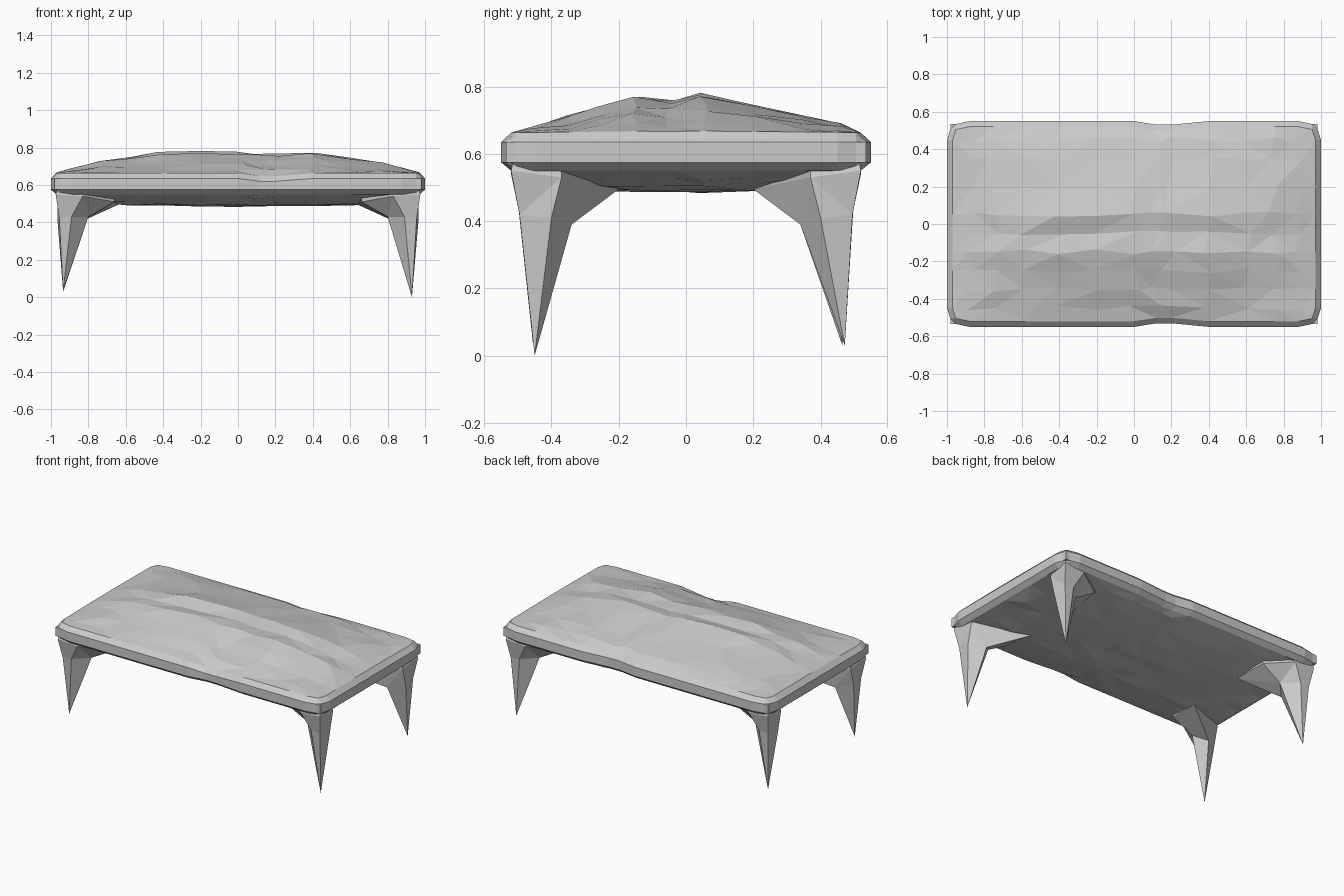
import bpy
import bmesh
import random

random.seed(4)
cube = bpy.data.objects.get("Cube")
if cube:
    bpy.data.objects.remove(cube, do_unlink=True)

grey = bpy.data.materials.new("stone_grey")
grey.use_nodes = True
COLOUR = (0.6, 0.6, 0.6, 1)
grey.diffuse_color = COLOUR
grey.node_tree.nodes["Principled BSDF"].inputs["Base Color"].default_value = COLOUR


def interp(table, t):
    """Piecewise linear lookup in a list of (position, value)."""
    for (a, va), (b, vb) in zip(table, table[1:]):
        if t <= b:
            f = max(0, (t - a) / (b - a))
            return va + (vb - va) * f
    return table[-1][1]


def finish(bm, name):
    bmesh.ops.triangulate(bm, faces=[f for f in bm.faces if len(f.verts) > 3])
    bmesh.ops.recalc_face_normals(bm, faces=bm.faces)
    mesh = bpy.data.meshes.new(name)
    bm.to_mesh(mesh)
    bm.free()
    mesh.materials.append(grey)
    obj = bpy.data.objects.new(name, mesh)
    bpy.context.scene.collection.objects.link(obj)
    return obj


# Tabletop: domed upper sheet, bellied lower sheet, joined by a rounded rim
XS = [-1, -.97, -.88, -.75, -.58, -.4, -.2, 0, .12, .2, .4, .6, .75, .88, .97, 1]
YS = [-.55, -.52, -.45, -.35, -.25, -.15, -.05, .05, .2, .35, .45, .52, .55]
DOME_X = [(-.97, .04), (-.75, .58), (-.4, .95), (-.1, 1), (.2, .88), (.4, .95),
          (.75, .52), (.97, .04)]
DOME_Y = [(-.52, 0), (-.35, .4), (-.15, .93), (-.05, .82), (.05, 1), (.2, .72),
          (.45, .28), (.52, 0)]
BELLY_X = [(0, 1), (.65, .95), (.85, .55), (.97, 0)]
BELLY_Y = [(0, 1), (.25, .9), (.4, .5), (.52, 0)]

bm = bmesh.new()


def sheet(upper):
    rows = []
    for i, x in enumerate(XS):
        row = []
        for j, y in enumerate(YS):
            ex, ey = i in (0, len(XS) - 1), j in (0, len(YS) - 1)
            px, py = x, y
            if ex or ey:
                z = .635 if upper else .575
            elif upper:
                z = .663 + .118 * interp(DOME_X, x) * interp(DOME_Y, y)
            else:
                z = .55 - .062 * interp(BELLY_X, abs(x)) * interp(BELLY_Y, abs(y))
            # soften the corners and pinch the long edges a little
            if abs(x) > .96 and abs(y) > .51:
                px, py = x * .982, y * .972
            elif abs(y) > .51 and x in (.12, .2):
                py = y * .965
                z -= .015 if upper and y < 0 else 0
            # uneven hand-hewn facets
            if not (ex or ey or abs(x) > .96 or abs(y) > .51):
                px += random.uniform(-.03, .03)
                py += random.uniform(-.015, .015)
                z += random.uniform(-.006, .004)
            row.append(bm.verts.new((px, py, z)))
        rows.append(row)
    for a, b in zip(rows, rows[1:]):
        for j in range(len(YS) - 1):
            bm.faces.new((a[j], b[j], b[j + 1], a[j + 1]))
    return rows


def border(rows):
    return (rows[0][:] + [r[-1] for r in rows[1:]]
            + rows[-1][-2::-1] + [r[0] for r in rows[-2:0:-1]])


top, under = border(sheet(True)), border(sheet(False))
for k in range(len(top)):
    n = (k + 1) % len(top)
    bm.faces.new((top[k], top[n], under[n], under[k]))
finish(bm, "tabletop")

# Legs: pointed spikes that flare into the underside (one quadrant, mirrored)
RINGS = [
    [(.955, .495, .42), (.965, .4, .41), (.87, .34, .39), (.8, .41, .43), (.89, .497, .43)],
    [(.975, .52, .55), (.965, .37, .53), (.64, .2, .495), (.66, .42, .51), (.83, .52, .54)],
    [(.96, .51, .6), (.95, .37, .59), (.64, .2, .58), (.66, .42, .58), (.83, .51, .6)],
]
LEGS = [("front_left_leg", 1, -1, (.93, .45, 0)),
        ("front_right_leg", -1, -1, (.935, .455, .035)),
        ("back_left_leg", 1, 1, (.93, .472, .03)),
        ("back_right_leg", -1, 1, (.935, .465, .03))]

for name, sx, sy, tip in LEGS:
    bm = bmesh.new()
    point = bm.verts.new((tip[0] * sx, tip[1] * sy, tip[2]))
    loops = [[bm.verts.new((x * sx, y * sy, z)) for x, y, z in ring] for ring in RINGS]
    count = len(loops[0])
    for k in range(count):
        n = (k + 1) % count
        bm.faces.new((point, loops[0][k], loops[0][n]))
        for a, b in zip(loops, loops[1:]):
            bm.faces.new((a[k], b[k], b[n], a[n]))
    bm.faces.new(loops[-1])
    finish(bm, name)
